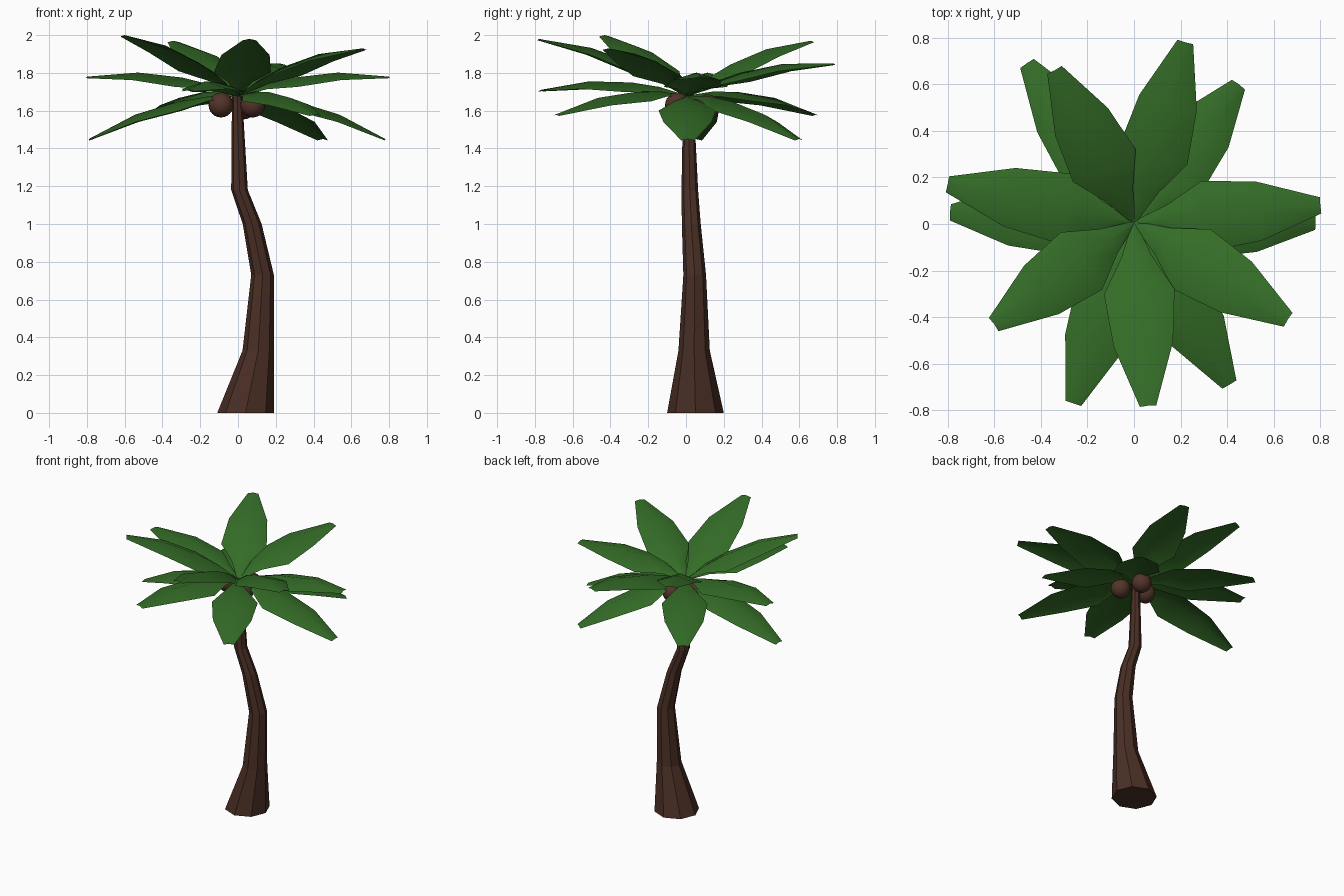
import bpy, bmesh, math
from mathutils import Vector

if "Cube" in bpy.data.objects:
    bpy.data.objects.remove(bpy.data.objects["Cube"])


def material(name, rgb):
    m = bpy.data.materials.new(name)
    m.use_nodes = True
    m.diffuse_color = (*rgb, 1)
    bsdf = m.node_tree.nodes["Principled BSDF"]
    bsdf.inputs["Base Color"].default_value = (*rgb, 1)
    bsdf.inputs["Roughness"].default_value = 0.9
    return m


LEAF = material("leaf green", (0.034, 0.15, 0.02))
BARK = material("bark brown", (0.068, 0.028, 0.018))
NUT = material("nut brown", (0.085, 0.034, 0.022))


def finish(bm, name, mat, smooth):
    mesh = bpy.data.meshes.new(name)
    for f in bm.faces:
        f.smooth = smooth
    bm.to_mesh(mesh)
    bm.free()
    mesh.materials.append(mat)
    obj = bpy.data.objects.new(name, mesh)
    bpy.context.collection.objects.link(obj)
    return obj


# Trunk: octagonal rings (centre x, centre y, height, radius)
def build_trunk():
    rings = [(0.04, 0.05, 0, 0.15), (0.107, 0.043, 0.33, 0.083),
             (0.13, 0.046, 0.73, 0.06), (0.075, 0.028, 1.0, 0.05),
             (0.008, 0.02, 1.18, 0.044), (-0.005, 0.012, 1.68, 0.027)]
    bm = bmesh.new()
    loops = []
    for x, y, z, r in rings:
        angles = [math.tau * i / 8 for i in range(8)]
        loops.append([bm.verts.new((x + r * math.cos(a), y + r * math.sin(a), z))
                      for a in angles])
    for low, high in zip(loops, loops[1:]):
        for i in range(8):
            j = (i + 1) % 8
            bm.faces.new((low[i], low[j], high[j], high[i]))
    bm.faces.new(loops[0][::-1])
    bm.faces.new(loops[-1])
    finish(bm, "trunk", BARK, False)


# Frond: arched, ridged leaf from the crown to its tip
HUB = Vector((0, 0.005, 1.68))
# fraction of length, half width, ridge rise, edge drop
STATIONS = [(0, 0.008, 0, 0.004), (0.19, 0.065, 0.04, 0.025),
            (0.38, 0.152, 0.058, 0.05), (0.67, 0.128, 0.055, 0.04),
            (1, 0.035, 0, 0.008)]


def build_frond(name, tip):
    span = Vector(tip) - HUB
    side = span.cross(Vector((0, 0, 1))).normalized()
    up = side.cross(span).normalized()
    bm = bmesh.new()
    rows = []
    for t, width, rise, drop in STATIONS:
        ridge = HUB + span * t + up * rise
        rows.append([bm.verts.new(ridge + side * width * s - up * drop * abs(s))
                     for s in (-1, 0, 1)])
    for a, b in zip(rows, rows[1:]):
        for i in range(2):
            bm.faces.new((a[i], a[i + 1], b[i + 1], b[i]))
    bmesh.ops.recalc_face_normals(bm, faces=bm.faces)
    if sum(f.normal.z for f in bm.faces) < 0:
        bmesh.ops.reverse_faces(bm, faces=bm.faces)
    finish(bm, name, LEAF, True)


# Nut: smooth ball under the crown
def build_nut(name, centre):
    bm = bmesh.new()
    bmesh.ops.create_uvsphere(bm, u_segments=20, v_segments=12, radius=0.066)
    finish(bm, name, NUT, True).location = centre


build_trunk()

TIPS = {
    "upper_frond": [(-0.6, -0.43, 2.0), (0.06, -0.78, 1.98),
                    (0.66, -0.41, 1.93), (-0.34, 0.66, 1.97)],
    "middle_frond": [(0.22, 0.78, 1.85), (0.8, 0.08, 1.78),
                     (-0.8, 0.17, 1.78), (-0.26, -0.77, 1.71)],
    "lower_frond": [(0.41, -0.69, 1.58), (-0.46, 0.69, 1.58),
                    (0.45, 0.6, 1.45), (0.78, 0.01, 1.45), (-0.79, 0.05, 1.45)],
}
for tier, tips in TIPS.items():
    for n, tip in enumerate(tips, 1):
        build_frond(f"{tier}_{n}", tip)

for n, centre in enumerate([(-0.09, 0.01, 1.63), (0.078, -0.045, 1.63),
                            (0.03, 0.115, 1.62)], 1):
    build_nut(f"nut_{n}", centre)
